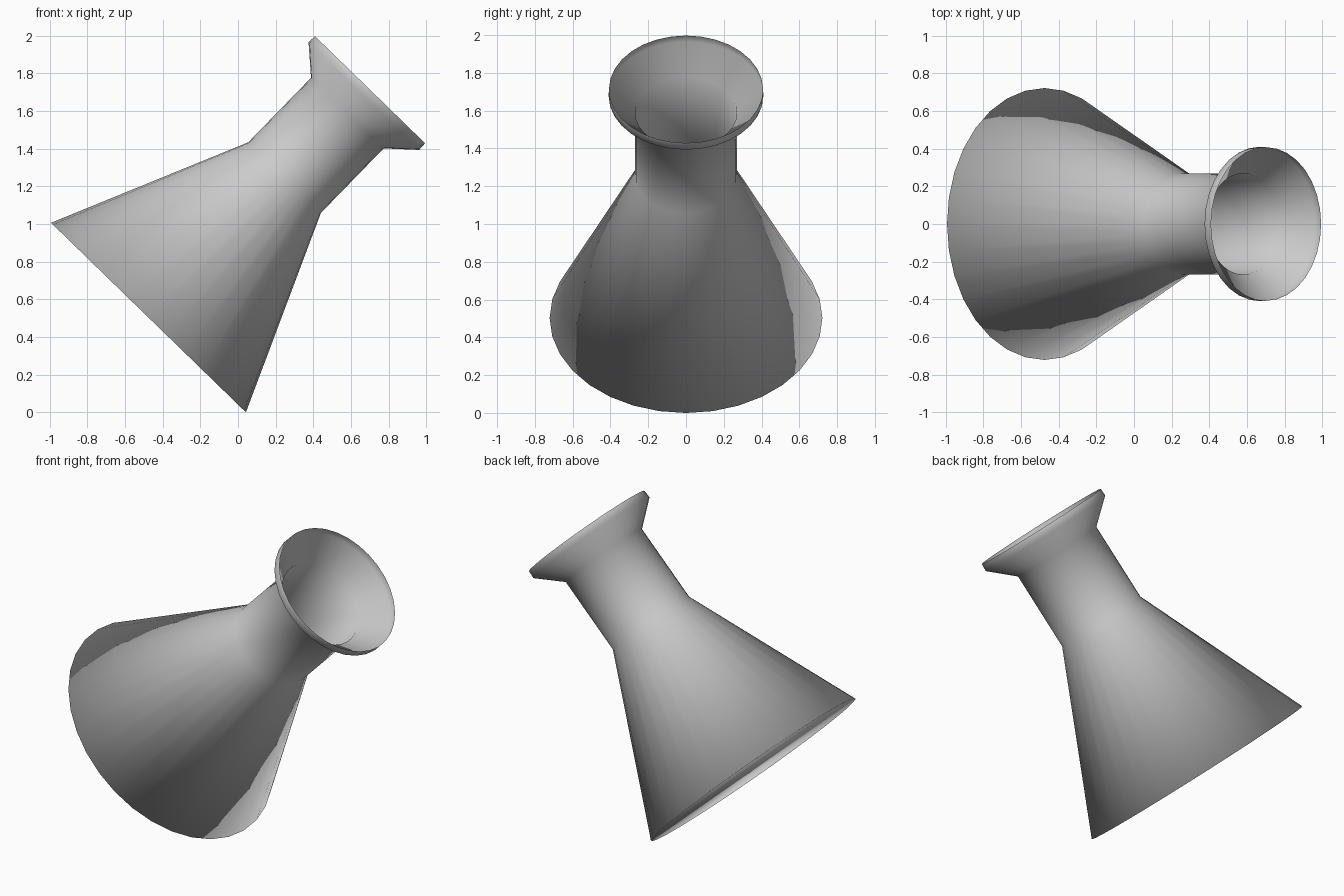
import bpy, bmesh, math
from mathutils import Matrix

if "Cube" in bpy.data.objects:
    bpy.data.objects.remove(bpy.data.objects["Cube"])

SIDES = 32
TILT = math.radians(44.2)
# (radius, distance along the axis): base, shoulder, neck top, flared lip, rim
PROFILE = [(0.722, 0.0), (0.269, 1.037), (0.269, 1.515), (0.41, 1.641), (0.408, 1.688)]

bm = bmesh.new()

# Rings of the lathed flask
rings = []
for r, h in PROFILE:
    rings.append([bm.verts.new((r * math.cos(2 * math.pi * i / SIDES),
                                r * math.sin(2 * math.pi * i / SIDES), h))
                  for i in range(SIDES)])

# Walls
for low, high in zip(rings, rings[1:]):
    for i in range(SIDES):
        j = (i + 1) % SIDES
        bm.faces.new((low[i], low[j], high[j], high[i]))

# Closed bottom, open mouth
bm.faces.new(list(reversed(rings[0])))

# Lean the flask and set it on the ground
bm.transform(Matrix.Translation((-0.4755, 0, 0.503)) @ Matrix.Rotation(TILT, 4, 'Y'))

mesh = bpy.data.meshes.new("flask")
bm.to_mesh(mesh)
bm.free()
for p in mesh.polygons:
    p.use_smooth = True
flask = bpy.data.objects.new("flask", mesh)
bpy.context.collection.objects.link(flask)
